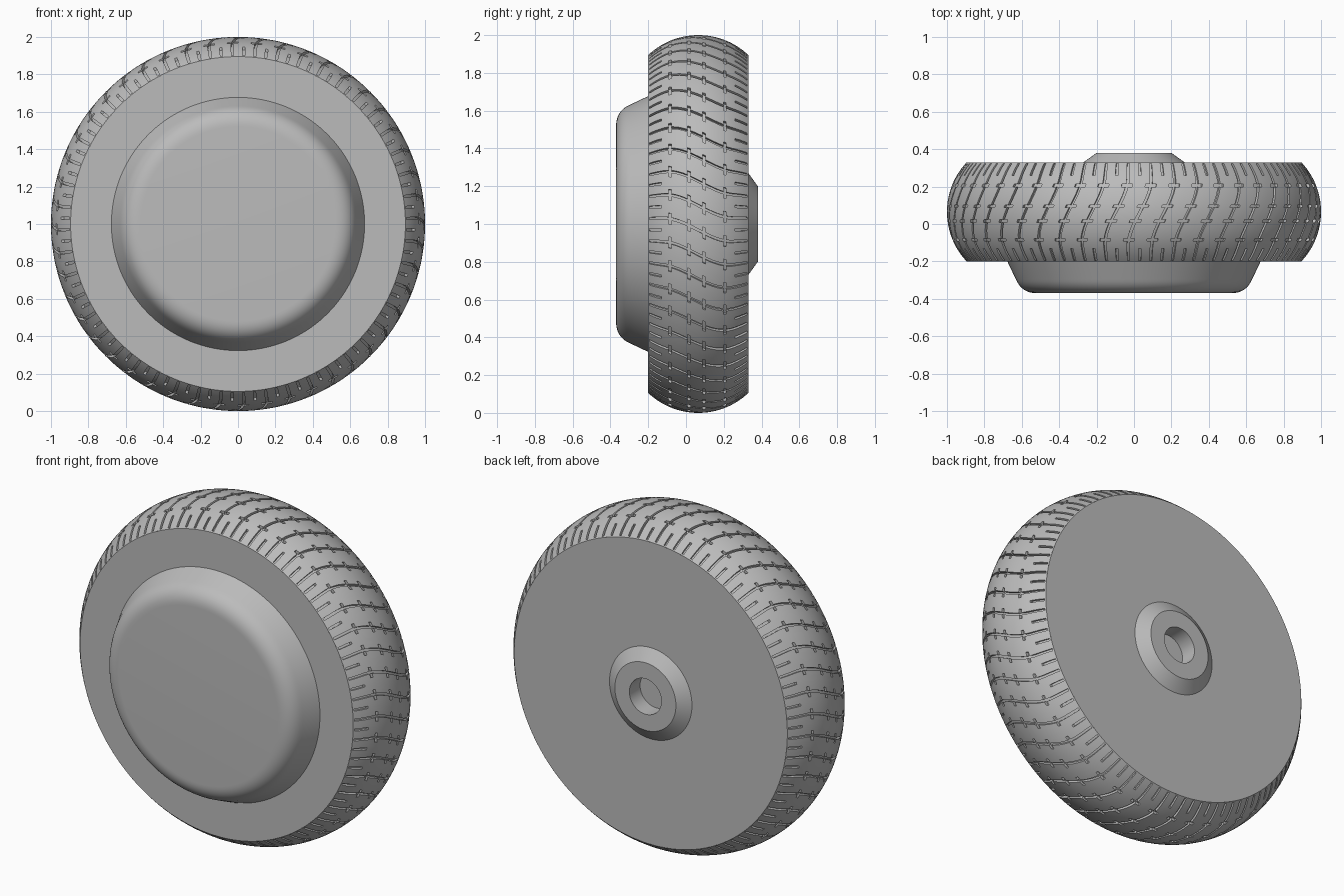
import bpy, bmesh, math
from mathutils import Vector

if "Cube" in bpy.data.objects:
    bpy.data.objects.remove(bpy.data.objects["Cube"], do_unlink=True)

grey = bpy.data.materials.new("plain grey")
grey.use_nodes = True
colour = (0.5, 0.5, 0.5, 1)
grey.diffuse_color = colour
grey.node_tree.nodes["Principled BSDF"].inputs["Base Color"].default_value = colour

FRONT, BACK, MID = -0.2, 0.33, 0.065   # tyre faces and crown along the axle
ARC = 0.387                            # radius of the crown arc


def polar(r, angle, y):
    return Vector((r * math.sin(angle), y, 1 + r * math.cos(angle)))


def finish(bm, name):
    mesh = bpy.data.meshes.new(name)
    bm.to_mesh(mesh)
    bm.free()
    mesh.materials.append(grey)
    ob = bpy.data.objects.new(name, mesh)
    bpy.context.collection.objects.link(ob)
    bpy.ops.object.select_all(action='DESELECT')
    ob.select_set(True)
    bpy.context.view_layer.objects.active = ob
    bpy.ops.object.shade_smooth_by_angle(angle=math.radians(30))
    return ob


def lathe(name, profile, steps=192):
    """Turn (radius, y) points, listed front to back, round the axle."""
    bm = bmesh.new()
    rings = [[bm.verts.new(polar(r, math.tau * i / steps, y)) for i in range(steps)]
             for r, y in profile if r > 0]
    for a, b in zip(rings, rings[1:]):
        for i in range(steps):
            j = (i + 1) % steps
            bm.faces.new((a[i], a[j], b[j], b[i]))
    # close the ends that reach the axle
    if profile[0][0] == 0:
        bm.faces.new(rings[0][::-1])
    if profile[-1][0] == 0:
        bm.faces.new(rings[-1])
    return finish(bm, name)


def refine(marks, step):
    """Split the gaps between marks into pieces no longer than step."""
    marks = sorted(marks)
    out = [marks[0]]
    for a, b in zip(marks, marks[1:]):
        n = max(1, math.ceil((b - a) / step - 1e-6))
        out += [a + (b - a) * k / n for k in range(1, n + 1)]
    return out


def crown(y):
    return 1 - ARC + math.sqrt(ARC ** 2 - (y - MID) ** 2)


def sweep(y):
    """Angle by which the cross grooves lean, flat at the shoulders."""
    t = min(1, max(0, (y + 0.12) / 0.37))
    return 0.13 * t * t * (3 - 2 * t) - 0.065


# Tread: a leaning grid whose groove cells are sunk inwards
PITCHES = 48
PITCH = math.tau / PITCHES
HALF, DASH, DEPTH = 0.007, 0.03, 0.016
MARGIN = 0.006
groove, tick = PITCH * 0.25, PITCH * 0.75
dash_rows = (-0.085, 0.016, 0.095, 0.206)
tick_ends = (-0.13, 0.26)

row_marks = [FRONT, FRONT + MARGIN, BACK - MARGIN, BACK, *tick_ends]
for y in dash_rows:
    row_marks += [y - HALF, y + HALF]
ys = refine(row_marks, 0.022)
col_marks = [0, PITCH, groove - DASH, groove + DASH]
for c in (groove, tick):
    col_marks += [c - HALF, c + HALF]
cols = refine(col_marks, 0.026)[:-1]
angles = [p * PITCH + c for p in range(PITCHES) for c in cols]


def is_sunk(y, v):
    v %= PITCH
    if not FRONT + MARGIN < y < BACK - MARGIN:
        return False
    if abs(v - groove) < HALF:
        return True
    if abs(v - tick) < HALF:
        return y < tick_ends[0] or y > tick_ends[1]
    return abs(v - groove) < DASH and any(abs(y - d) < HALF for d in dash_rows)


bm = bmesh.new()
grid = [[bm.verts.new(polar(crown(y), v + sweep(y), y)) for v in angles] for y in ys]
sunk = []
count = len(angles)
for r in range(len(ys) - 1):
    for i in range(count):
        j = (i + 1) % count
        face = bm.faces.new((grid[r][i], grid[r][j], grid[r + 1][j], grid[r + 1][i]))
        v_next = angles[j] if j else math.tau
        if is_sunk((ys[r] + ys[r + 1]) / 2, (angles[i] + v_next) / 2):
            sunk.append(face)
bmesh.ops.recalc_face_normals(bm, faces=bm.faces)
floor = bmesh.ops.extrude_face_region(bm, geom=sunk)["geom"]
for v in floor:
    if isinstance(v, bmesh.types.BMVert):
        radial = Vector((v.co.x, 0, v.co.z - 1)).normalized()
        v.co -= radial * DEPTH
bmesh.ops.delete(bm, geom=[f for f in sunk if f.is_valid], context='FACES')
bmesh.ops.recalc_face_normals(bm, faces=bm.faces)
finish(bm, "tyre_tread")

# Flat tyre sides
edge = crown(FRONT)
lathe("front_sidewall", [(0.6, FRONT), (edge, FRONT)])
lathe("back_sidewall", [(edge, BACK), (0.2, BACK)])

# Domed hub cover: tapered wall, rounded shoulder, flat face
cap = [(0, -0.37)]
start, corner, end = Vector((0.52, -0.37)), Vector((0.6, -0.37)), Vector((0.632, -0.295))
for k in range(11):
    t = k / 10
    p = start * (1 - t) ** 2 + corner * 2 * t * (1 - t) + end * t * t
    cap.append((p.x, p.y))
cap.append((0.677, FRONT))
lathe("hub_cover", cap)

# Axle boss with a blind hole
boss = [(0.27, BACK), (0.2, 0.38), (0.105, 0.38), (0.105, 0.28), (0, 0.28)]
lathe("axle_boss", boss)
